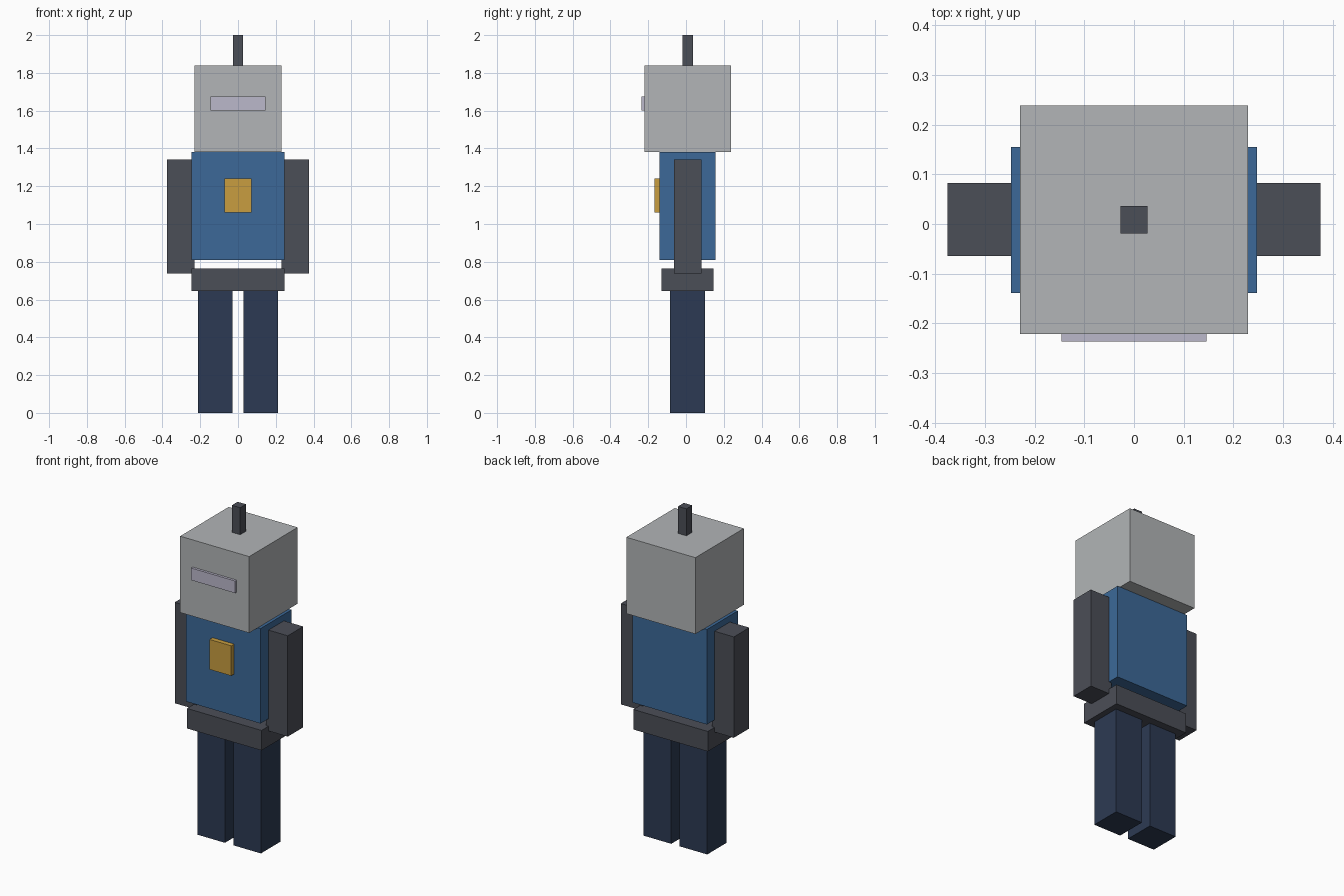
import bpy
from mathutils import Vector

cube = bpy.data.objects.get("Cube")
if cube:
    bpy.data.objects.remove(cube, do_unlink=True)


def material(name, hex_code):
    """Flat material from an sRGB hex string, stored as linear values."""
    srgb = [int(hex_code[i:i + 2], 16) / 255 for i in (0, 2, 4)]
    rgba = [c / 12.92 if c <= 0.04045 else ((c + 0.055) / 1.055) ** 2.4 for c in srgb] + [1]
    mat = bpy.data.materials.new(name)
    mat.use_nodes = True
    mat.diffuse_color = rgba
    mat.node_tree.nodes["Principled BSDF"].inputs["Base Color"].default_value = rgba
    return mat


light_grey = material("light grey", "B2B5B7")
lilac = material("pale lilac", "BBB8CB")
dark_grey = material("dark grey", "4B4E57")
blue = material("blue", "3C6998")
gold = material("gold", "C89E40")
navy = material("navy", "2C3A53")


def box(name, low, high, mat):
    """Axis-aligned box between two opposite corners."""
    low, high = Vector(low), Vector(high)
    bpy.ops.mesh.primitive_cube_add(size=1, location=(low + high) / 2)
    obj = bpy.context.object
    obj.name = name
    obj.scale = high - low
    bpy.ops.object.transform_apply(location=False, rotation=False, scale=True)
    obj.data.materials.append(mat)
    return obj


def mirrored_pair(name, low, high, mat):
    """Box on the left (+x) and its mirror image on the right."""
    box("left_" + name, low, high, mat)
    box("right_" + name, (-high[0], *low[1:]), (-low[0], *high[1:]), mat)


# Head with visor and antenna
box("head", (-0.229, -0.221, 1.38), (0.229, 0.238, 1.838), light_grey)
box("visor", (-0.146, -0.236, 1.602), (0.146, -0.215, 1.675), lilac)
box("antenna", (-0.0275, -0.019, 1.83), (0.0275, 0.036, 2.0), dark_grey)

# Torso with chest plate, and the separate hip block below it
box("torso", (-0.247, -0.139, 0.81), (0.247, 0.155, 1.38), blue)
box("chest_plate", (-0.072, -0.167, 1.06), (0.072, -0.13, 1.24), gold)
box("hips", (-0.247, -0.13, 0.645), (0.247, 0.146, 0.765), dark_grey)

# Limbs
mirrored_pair("arm", (0.23, -0.064, 0.737), (0.375, 0.082, 1.342), dark_grey)
mirrored_pair("leg", (0.028, -0.084, 0), (0.211, 0.1, 0.65), navy)
